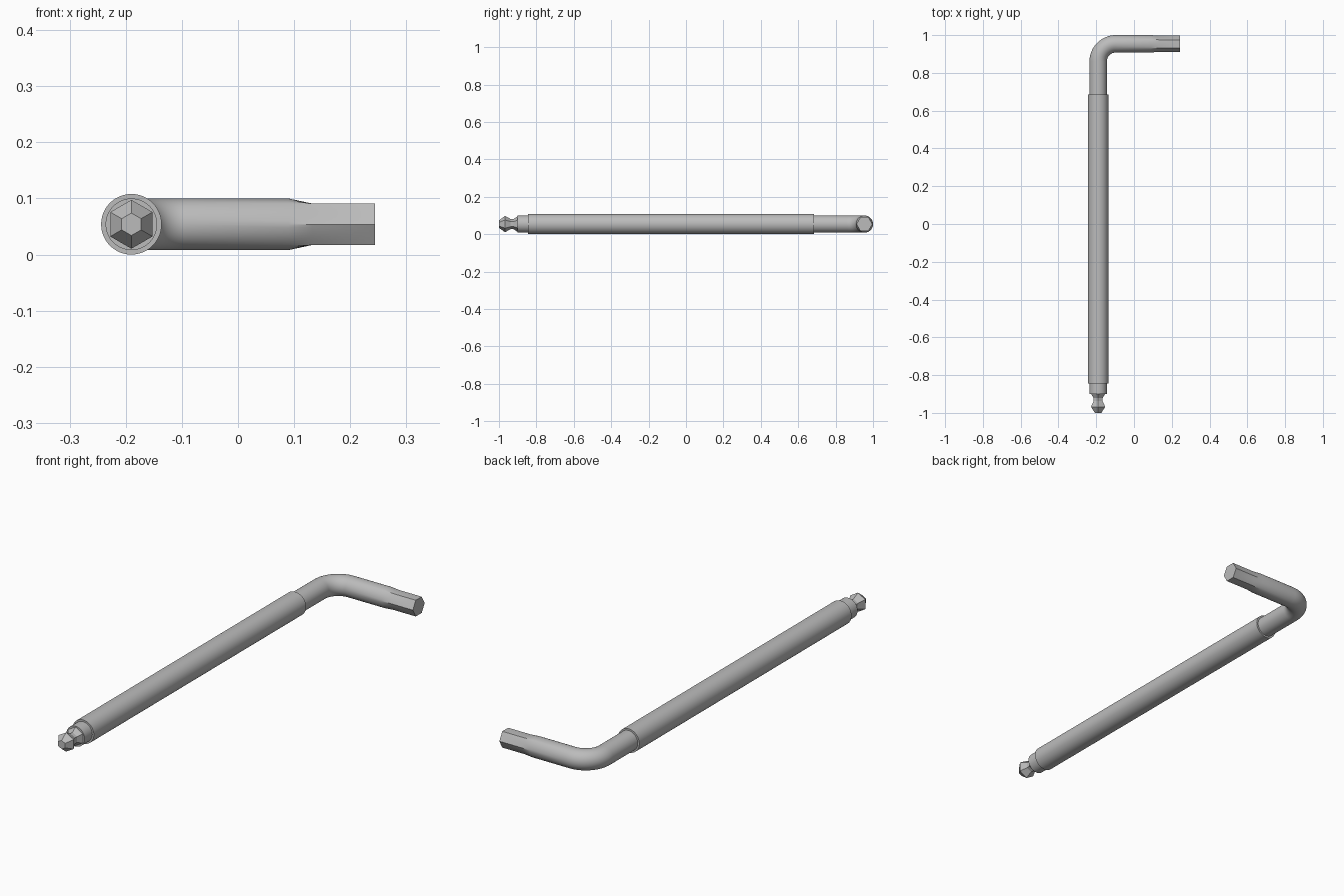
import bpy, bmesh
from math import pi, sin, cos, radians
from mathutils import Vector

if "Cube" in bpy.data.objects:
    bpy.data.objects.remove(bpy.data.objects["Cube"])

steel = bpy.data.materials.new("grey steel")
steel.use_nodes = True
colour = (0.5, 0.5, 0.5, 1)
steel.diffuse_color = colour
steel.node_tree.nodes["Principled BSDF"].inputs["Base Color"].default_value = colour

X, Z = -0.19, 0.054          # axis of the long shaft
ROD, SLEEVE = 0.046, 0.054   # radii
HEX = 0.0427                 # corner radius of the short hex end
BEND = 0.094                 # centreline bend radius
ARM_Y = 1 - ROD
UP = Vector((0, 0, 1))
ALONG_Y, ALONG_X = Vector((0, 1, 0)), Vector((1, 0, 0))


def hex_radius(angle):
    """Distance to a unit hexagon's edge at the given angle."""
    return cos(pi / 6) / cos(angle % (pi / 3) - pi / 6)


def loft(name, stations, sides, phase=0.0):
    """Skin capped rings; each station is centre, direction, radius, hex blend."""
    bm = bmesh.new()
    rings = []
    for centre, d, radius, blend in stations:
        u = UP.cross(d)
        ring = []
        for i in range(sides):
            a = phase + 2 * pi * i / sides
            r = radius * (1 - blend) + HEX * hex_radius(a) * blend
            ring.append(bm.verts.new(centre + r * (cos(a) * u + sin(a) * UP)))
        rings.append(ring)
    for a, b in zip(rings, rings[1:]):
        for i in range(sides):
            j = (i + 1) % sides
            bm.faces.new((a[i], a[j], b[j], b[i]))
    bm.faces.new(rings[0][::-1])
    bm.faces.new(rings[-1])
    mesh = bpy.data.meshes.new(name)
    bm.to_mesh(mesh)
    bm.free()
    mesh.materials.append(steel)
    obj = bpy.data.objects.new(name, mesh)
    bpy.context.collection.objects.link(obj)
    return obj


def smooth(obj):
    bpy.ops.object.select_all(action="DESELECT")
    obj.select_set(True)
    bpy.context.view_layer.objects.active = obj
    bpy.ops.object.shade_smooth_by_angle(angle=radians(30))


def on_shaft(y, radius):
    return (Vector((X, y, Z)), ALONG_Y, radius, 0)


def on_arm(x, blend):
    return (Vector((x, ARM_Y, Z)), ALONG_X, ROD, blend)


# Bent rod: straight shaft, quarter bend, short arm turning into a hex
path = [on_shaft(-0.9, ROD)]
STEPS = 16
for k in range(STEPS + 1):
    t = pi - pi / 2 * k / STEPS
    centre = Vector((X + BEND + BEND * cos(t), ARM_Y - BEND + BEND * sin(t), Z))
    path.append((centre, Vector((sin(t), -cos(t), 0)), ROD, 0))
path += [on_arm(0.09, 0), on_arm(0.132, 1), on_arm(0.2445, 1)]
smooth(loft("bent_rod", path, 48))

# Grip sleeve around the long shaft
smooth(loft("grip_sleeve", [on_shaft(-0.845, SLEEVE), on_shaft(0.685, SLEEVE)], 48))

# Faceted ball end with a narrow neck
profile = [(-1, 0.02), (-0.968, 0.0435), (-0.937, 0.027), (-0.922, 0.027), (-0.899, 0.043)]
loft("hex_ball_end", [on_shaft(y, r) for y, r in profile], 6, pi / 2)
